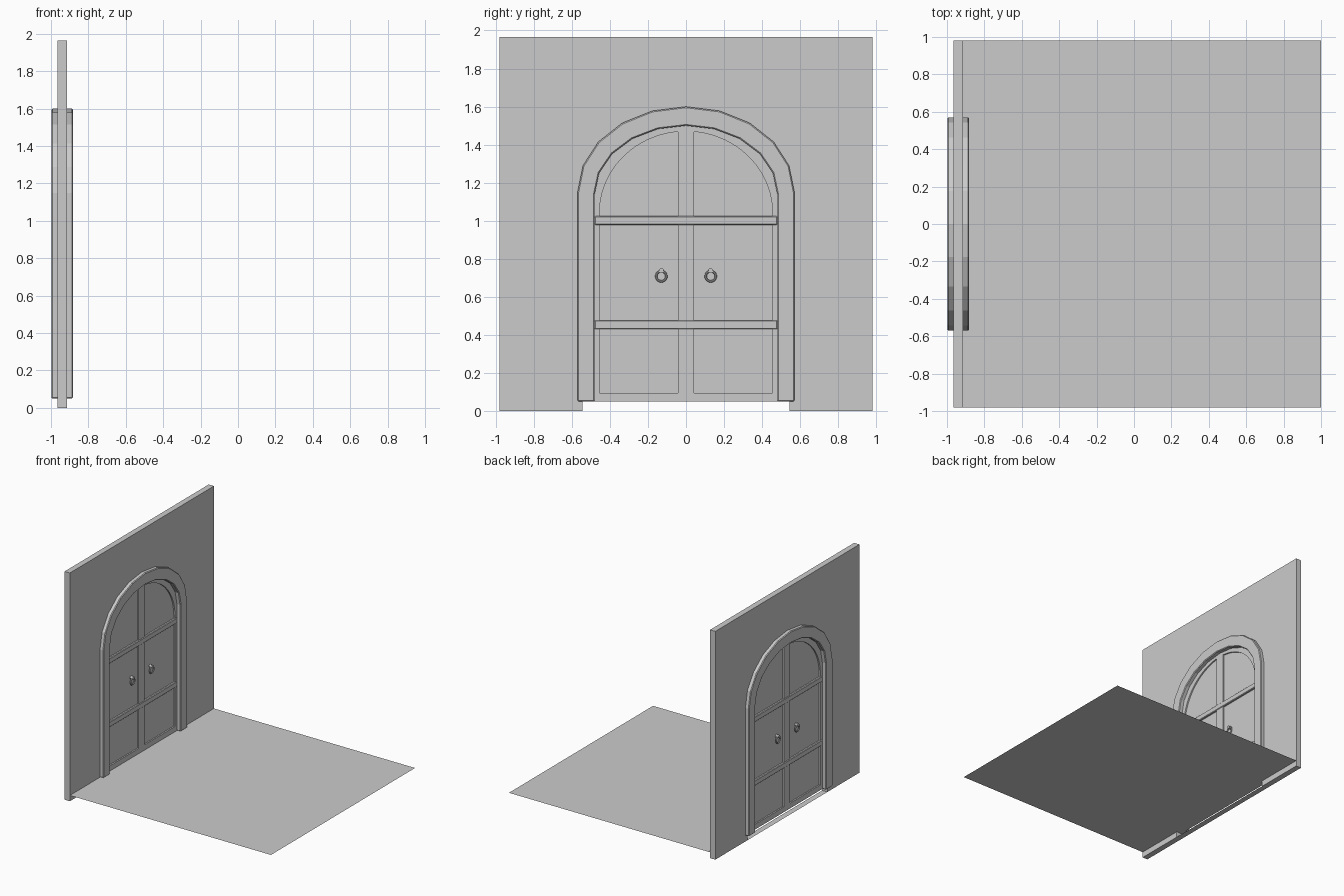
import bpy, bmesh, math

if "Cube" in bpy.data.objects:
    bpy.data.objects.remove(bpy.data.objects["Cube"])

WALL_X = -0.94   # mid-plane of wall and door


def finish(name, bm, bevel=0.0):
    bmesh.ops.recalc_face_normals(bm, faces=bm.faces)
    me = bpy.data.meshes.new(name)
    bm.to_mesh(me)
    bm.free()
    ob = bpy.data.objects.new(name, me)
    bpy.context.collection.objects.link(ob)
    if bevel:
        m = ob.modifiers.new("bevel", 'BEVEL')
        m.width = bevel
        m.segments = 1
        m.limit_method = 'ANGLE'
        m.angle_limit = math.radians(50)
    return ob


def prism(name, pts, half, bevel=0.0):
    """Extrude a (y, z) outline evenly to both sides of the wall mid-plane."""
    bm = bmesh.new()
    f = bm.faces.new([bm.verts.new((WALL_X - half, y, z)) for y, z in pts])
    r = bmesh.ops.extrude_face_region(bm, geom=[f])
    vs = [v for v in r["geom"] if isinstance(v, bmesh.types.BMVert)]
    bmesh.ops.translate(bm, verts=vs, vec=(2 * half, 0, 0))
    return finish(name, bm, bevel)


def arch(ry, rz, zc, base, n):
    """Open arch outline from the +y foot over the top to the -y foot."""
    curve = [(ry * math.cos(math.pi * i / n), zc + rz * math.sin(math.pi * i / n))
             for i in range(n + 1)]
    return [(ry, base)] + curve + [(-ry, base)]


def rect(y0, y1, z0, z1):
    return [(y0, z0), (y1, z0), (y1, z1), (y0, z1)]


def plane(name, x0, x1, y, z):
    bm = bmesh.new()
    bm.faces.new([bm.verts.new(p) for p in
                  ((x0, -y, z), (x1, -y, z), (x1, y, z), (x0, y, z))])
    return finish(name, bm)


# Wall with arched doorway, floor sheet and threshold sheet
prism("wall", [(-0.98, 0), (-0.98, 1.965), (0.98, 1.965), (0.98, 0)]
      + arch(0.545, 0.425, 1.15, 0, 10), 0.025)
plane("floor", -0.96, 1.0, 0.98, 0.05)
plane("threshold", WALL_X - 0.025, WALL_X + 0.025, 0.545, 0)

# Faceted arched surround
prism("door_surround", arch(0.57, 0.45, 1.15, 0.05, 10)
      + arch(0.48, 0.36, 1.14, 0.05, 10)[::-1], 0.058, 0.006)

# Door: recessed panel, smooth inner border, centre stile, rails
prism("door_panel", arch(0.49, 0.37, 1.14, 0.05, 10), 0.01)
border = prism("door_border", arch(0.49, 0.37, 1.14, 0.05, 40)
               + arch(0.455, 0.43, 1.04, 0.05, 40)[::-1], 0.022)
prism("centre_stile", rect(-0.042, 0.042, 0.05, 1.495), 0.022)
prism("bottom_rail", rect(-0.48, 0.48, 0.05, 0.095), 0.022)
for label, z in (("lower", 0.43), ("upper", 0.978)):
    prism(label + "_rail", rect(-0.48, 0.48, z, z + 0.047), 0.027, 0.005)

# Ring handles on both faces of both leaves
for face in (-1, 1):
    for side in (-1, 1):
        x, y = WALL_X + face * 0.028, side * 0.13
        bpy.ops.mesh.primitive_torus_add(
            major_radius=0.027, minor_radius=0.006, major_segments=16, minor_segments=8,
            location=(x, y, 0.708), rotation=(0, math.pi / 2, 0))
        bpy.context.object.name = "handle_ring"
        bpy.ops.object.shade_smooth_by_angle()
        bpy.ops.mesh.primitive_cylinder_add(
            vertices=12, radius=0.013, depth=0.032,
            location=(WALL_X + face * 0.024, y, 0.738), rotation=(0, math.pi / 2, 0))
        bpy.context.object.name = "handle_mount"
        bpy.ops.object.shade_smooth_by_angle()
